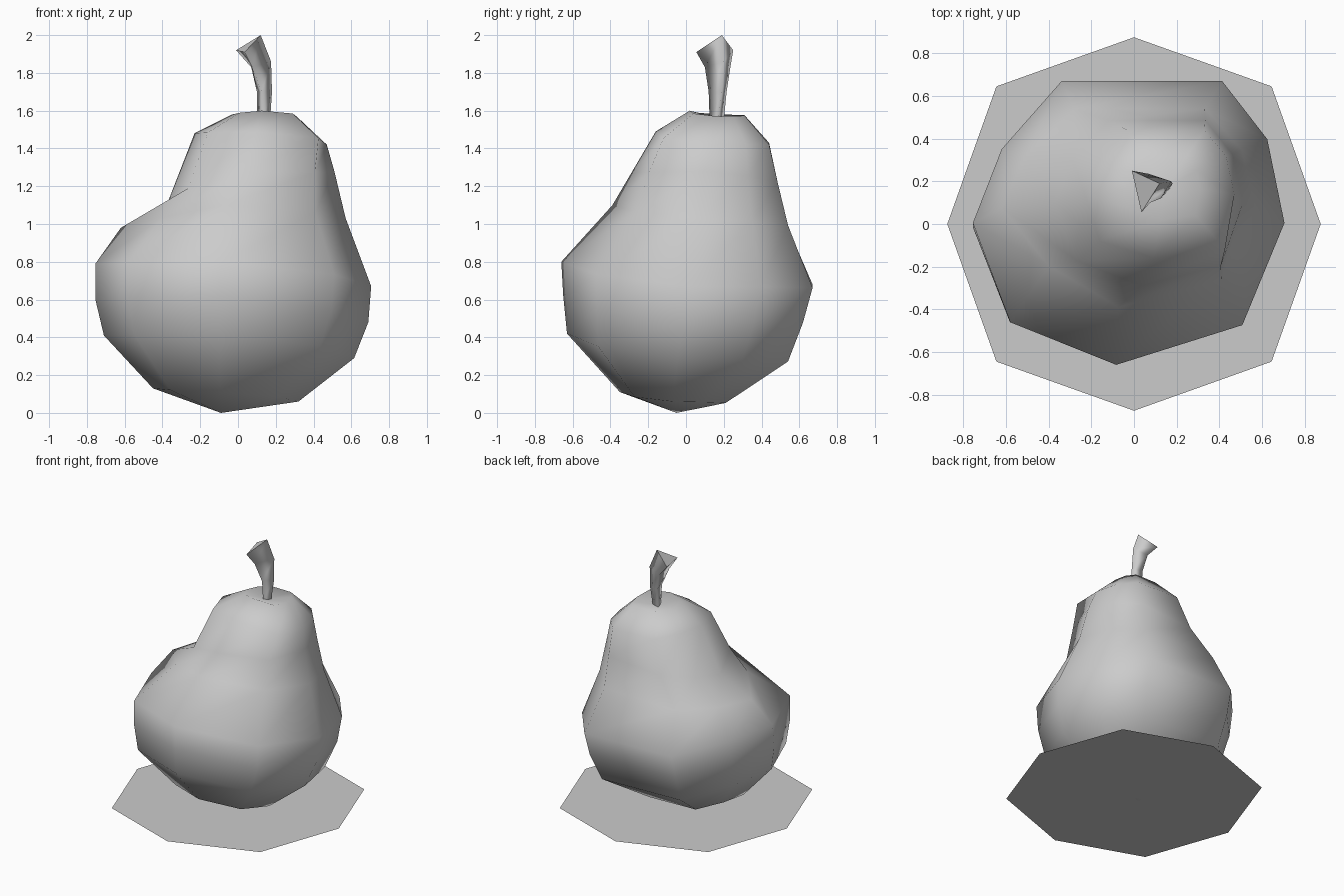
import bpy, bmesh, math

if "Cube" in bpy.data.objects:
    bpy.data.objects.remove(bpy.data.objects["Cube"])

grey = bpy.data.materials.new("plain_grey")
grey.diffuse_color = (0.6, 0.6, 0.6, 1)
grey.use_nodes = True
grey.node_tree.nodes["Principled BSDF"].inputs["Base Color"].default_value = grey.diffuse_color


def make_object(name, bm):
    mesh = bpy.data.meshes.new(name)
    bm.to_mesh(mesh)
    bm.free()
    mesh.materials.append(grey)
    obj = bpy.data.objects.new(name, mesh)
    bpy.context.collection.objects.link(obj)
    return obj


def skin(bm, rings):
    # join successive closed rings with smooth quads
    for a, b in zip(rings, rings[1:]):
        n = len(a)
        for i in range(n):
            j = (i + 1) % n
            bm.faces.new((a[i], a[j], b[j], b[i])).smooth = True


# Pear body: lopsided nine-sided rings
# left x, right x, front y, back y, heights of left, right, front, back,
# then fullness of the front left and front right corners
RINGS = [
    (-0.45, 0.32, -0.35, 0.21, 0.13, 0.06, 0.11, 0.05, 1.0, 1.0),
    (-0.71, 0.615, -0.63, 0.54, 0.41, 0.29, 0.42, 0.265, 1.0, 1.0),
    (-0.755, 0.69, -0.65, 0.62, 0.60, 0.48, 0.62, 0.48, 1.0, 1.0),
    (-0.755, 0.705, -0.66, 0.67, 0.79, 0.67, 0.80, 0.66, 1.0, 1.0),
    (-0.62, 0.57, -0.39, 0.54, 0.98, 1.03, 1.10, 0.98, 0.83, 1.0),
    (-0.37, 0.51, -0.29, 0.485, 1.12, 1.28, 1.27, 1.20, 1.0, 1.05),
    (-0.23, 0.47, -0.16, 0.44, 1.48, 1.42, 1.49, 1.42, 1.05, 1.2),
    (-0.03, 0.31, 0.02, 0.31, 1.58, 1.57, 1.60, 1.575, 1.0, 1.2),
]
# ring outline, anticlockwise from the right, in units of the half sizes
OUTLINE = [(1, 0), (0.89, 0.59), (0.60, 1), (-0.43, 1), (-0.815, 0.52),
           (-1, 0), (-0.76, -0.70), (-0.08, -1), (0.73, -0.72)]

bm = bmesh.new()
rings = []
for x0, x1, y0, y1, zl, zr, zf, zb, fl, fr in RINGS:
    cx, cy, hx, hy = (x0 + x1) / 2, (y0 + y1) / 2, (x1 - x0) / 2, (y1 - y0) / 2
    ring = []
    for k, (u, v) in enumerate(OUTLINE):
        full = {6: fl, 8: fr}.get(k, 1)
        zx, zy = (zr if u > 0 else zl), (zb if v > 0 else zf)
        z = (u * u * zx + v * v * zy) / (u * u + v * v)
        ring.append(bm.verts.new((cx + full * u * hx, cy + full * v * hy, z)))
    rings.append(ring)
skin(bm, rings)
bottom = bm.verts.new((-0.09, -0.05, 0.0))
dimple = bm.verts.new((0.14, 0.155, 1.55))
n = len(OUTLINE)
for i in range(n):
    j = (i + 1) % n
    bm.faces.new((bottom, rings[0][j], rings[0][i])).smooth = True
    bm.faces.new((dimple, rings[-1][i], rings[-1][j])).smooth = True
make_object("pear_body", bm)

# Stem: bent three-sided stalk with a flared slanted end
STEM = [
    ((0.17, 0.17, 1.55), (0.10, 0.20, 1.55), (0.13, 0.125, 1.55)),
    ((0.18, 0.19, 1.70), (0.10, 0.215, 1.70), (0.125, 0.12, 1.70)),
    ((0.175, 0.20, 1.86), (0.07, 0.235, 1.83), (0.075, 0.10, 1.83)),
    ((0.12, 0.19, 2.0), (-0.01, 0.25, 1.92), (0.035, 0.055, 1.91)),
]
bm = bmesh.new()
stem_rings = [[bm.verts.new(p) for p in tri] for tri in STEM]
skin(bm, stem_rings)
cap = bm.faces.new(stem_rings[-1])
for e in cap.edges:
    e.smooth = False
make_object("stem", bm)

# Flat eight-sided base sheet
bm = bmesh.new()
corners = []
for k in range(8):
    r, a = (0.912 if k % 2 else 0.875), k * math.pi / 4
    corners.append(bm.verts.new((r * math.cos(a), r * math.sin(a), 0.005)))
bm.faces.new(corners)
make_object("base_sheet", bm)
